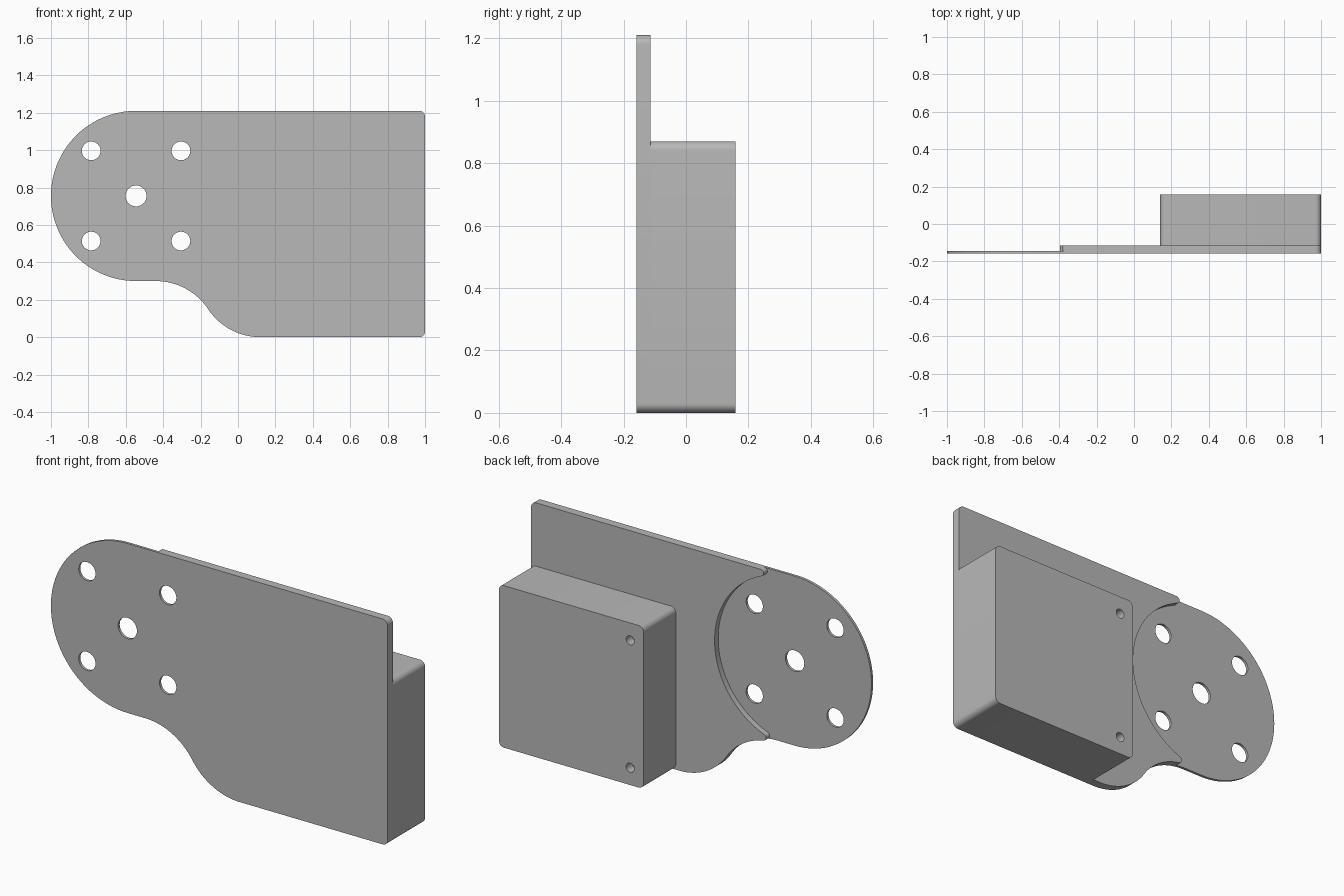
import bpy
import bmesh
from math import atan2, cos, sin, pi, radians, hypot, sqrt
from mathutils import Matrix, Vector

if "Cube" in bpy.data.objects:
    bpy.data.objects.remove(bpy.data.objects["Cube"], do_unlink=True)

# One plain grey material
grey = bpy.data.materials.new("plain_grey")
grey.use_nodes = True
colour = (0.48, 0.48, 0.48, 1)
grey.diffuse_color = colour
grey.node_tree.nodes["Principled BSDF"].inputs["Base Color"].default_value = colour

# Main dimensions, in the x-z plane, and depth levels along y
FRONT, TAB_BACK, PLATE_BACK, BLOCK_BACK = -0.159, -0.145, -0.114, 0.159
HEIGHT, RIGHT = 1.21, 1.0
LOBE, LOBE_R = Vector((-0.545, 0.755)), 0.455
TIP_R, CORNER_R = 0.018, 0.03


def arc(centre, radius, start, end, steps=16):
    """Points along an arc, angles in radians."""
    return [(centre[0] + radius * cos(start + (end - start) * i / steps),
             centre[1] + radius * sin(start + (end - start) * i / steps))
            for i in range(steps + 1)]


def angle(a, b):
    return atan2(b[1] - a[1], b[0] - a[0])


def circle(x, z, radius):
    return arc((x, z), radius, 0, 2 * pi, 40)[:-1]


def rounded_box(x0, x1, z0, z1, r):
    corners = [(x0 + r, z0 + r, pi), (x1 - r, z0 + r, 1.5 * pi),
               (x1 - r, z1 - r, 0), (x0 + r, z1 - r, 0.5 * pi)]
    return [p for x, z, a in corners for p in arc((x, z), r, a, a + pi / 2, 8)]


def extrude_profile(name, loops, y0, y1):
    """Solid from an outline plus hole loops, spanning y0 to y1."""
    curve = bpy.data.curves.new(name, 'CURVE')
    curve.dimensions = '2D'
    curve.fill_mode = 'BOTH'
    curve.extrude = (y1 - y0) / 2
    for loop in loops:
        spline = curve.splines.new('POLY')
        spline.points.add(len(loop) - 1)
        for point, (x, z) in zip(spline.points, loop):
            point.co = (x, z, 0, 1)
        spline.use_cyclic_u = True
    temp = bpy.data.objects.new(name + "_profile", curve)
    bpy.context.scene.collection.objects.link(temp)
    bpy.context.view_layer.update()
    mesh = bpy.data.meshes.new_from_object(
        temp.evaluated_get(bpy.context.evaluated_depsgraph_get()))
    bpy.data.objects.remove(temp, do_unlink=True)
    mesh.transform(Matrix.Translation((0, (y0 + y1) / 2, 0)) @ Matrix.Rotation(pi / 2, 4, 'X'))
    bm = bmesh.new()
    bm.from_mesh(mesh)
    bmesh.ops.remove_doubles(bm, verts=bm.verts, dist=1e-5)
    bmesh.ops.recalc_face_normals(bm, faces=bm.faces)
    bm.to_mesh(mesh)
    bm.free()
    mesh.materials.clear()
    mesh.materials.append(grey)
    obj = bpy.data.objects.new(name, mesh)
    bpy.context.scene.collection.objects.link(obj)
    return obj


def smooth(obj):
    bpy.ops.object.select_all(action='DESELECT')
    obj.select_set(True)
    bpy.context.view_layer.objects.active = obj
    bpy.ops.object.shade_smooth_by_angle(angle=radians(30))


# S-shaped lower edge: a notch arc flowing into a belly arc of equal radius
notch_x, belly_x, notch_z = -0.44, 0.12, 0.30
bend_r = ((belly_x - notch_x) ** 2 + notch_z ** 2) / (4 * notch_z)
notch = Vector((notch_x, notch_z - bend_r))
belly = Vector((belly_x, bend_r))
bend = angle(notch, belly)

# Rounded tips where the round step meets the top and bottom edges
rise = HEIGHT - TIP_R - LOBE.y
top_tip = LOBE + Vector((sqrt((LOBE_R + TIP_R) ** 2 - rise ** 2), rise))
gap = notch - LOBE
reach = LOBE_R + TIP_R
along = (reach ** 2 - (bend_r + TIP_R) ** 2 + gap.length_squared) / (2 * gap.length)
aside = sqrt(reach ** 2 - along ** 2)
unit = gap.normalized()
bottom_tip = LOBE + unit * along + Vector((-unit.y, unit.x)) * aside
tip_on_notch = angle(notch, bottom_tip)

# Step edge shared by the thick plate and the thin tab, top to bottom
step = arc(top_tip, TIP_R, pi / 2, angle(top_tip, LOBE) + 2 * pi, 12)
step += arc(LOBE, LOBE_R, angle(LOBE, top_tip), angle(LOBE, bottom_tip), 56)[1:-1]
step += arc(bottom_tip, TIP_R, angle(bottom_tip, LOBE),
            angle(bottom_tip, notch) + 2 * pi, 12)

# Thick plate
plate = step + arc(notch, bend_r, tip_on_notch, bend, 20)[1:]
plate += arc(belly, bend_r, bend + pi, 1.5 * pi, 20)[1:]
plate += arc((RIGHT - CORNER_R, CORNER_R), CORNER_R, -pi / 2, 0, 8)
plate += arc((RIGHT - CORNER_R, HEIGHT - CORNER_R), CORNER_R, 0, pi / 2, 8)
smooth(extrude_profile("back_plate", [plate], FRONT, PLATE_BACK))

# Thin round tab with a centre hole and four bolt holes
tab = arc(LOBE, LOBE_R, pi / 2, 1.5 * pi, 64)
tab += arc(notch, bend_r, pi / 2, tip_on_notch, 6) + step[::-1][1:]
holes = [circle(LOBE.x, LOBE.y, 0.056)]
holes += [circle(LOBE.x + sx * 0.24, LOBE.y + sz * 0.241, 0.05)
          for sx in (-1, 1) for sz in (-1, 1)]
smooth(extrude_profile("mounting_tab", [tab] + holes, FRONT, TAB_BACK))

# Block on the back with two blind screw holes
block = extrude_profile("rear_block", [rounded_box(0.14, RIGHT, 0, 0.87, CORNER_R)],
                        PLATE_BACK, BLOCK_BACK)
cutter = extrude_profile("screw_hole_cutter", [circle(0.22, z, 0.024) for z in (0.093, 0.777)],
                         BLOCK_BACK - 0.05, BLOCK_BACK + 0.05)
cut = block.modifiers.new("screw_holes", 'BOOLEAN')
cut.operation = 'DIFFERENCE'
cut.solver = 'EXACT'
cut.object = cutter
bpy.context.view_layer.objects.active = block
bpy.ops.object.modifier_apply(modifier=cut.name)
bpy.data.objects.remove(cutter, do_unlink=True)
smooth(block)
